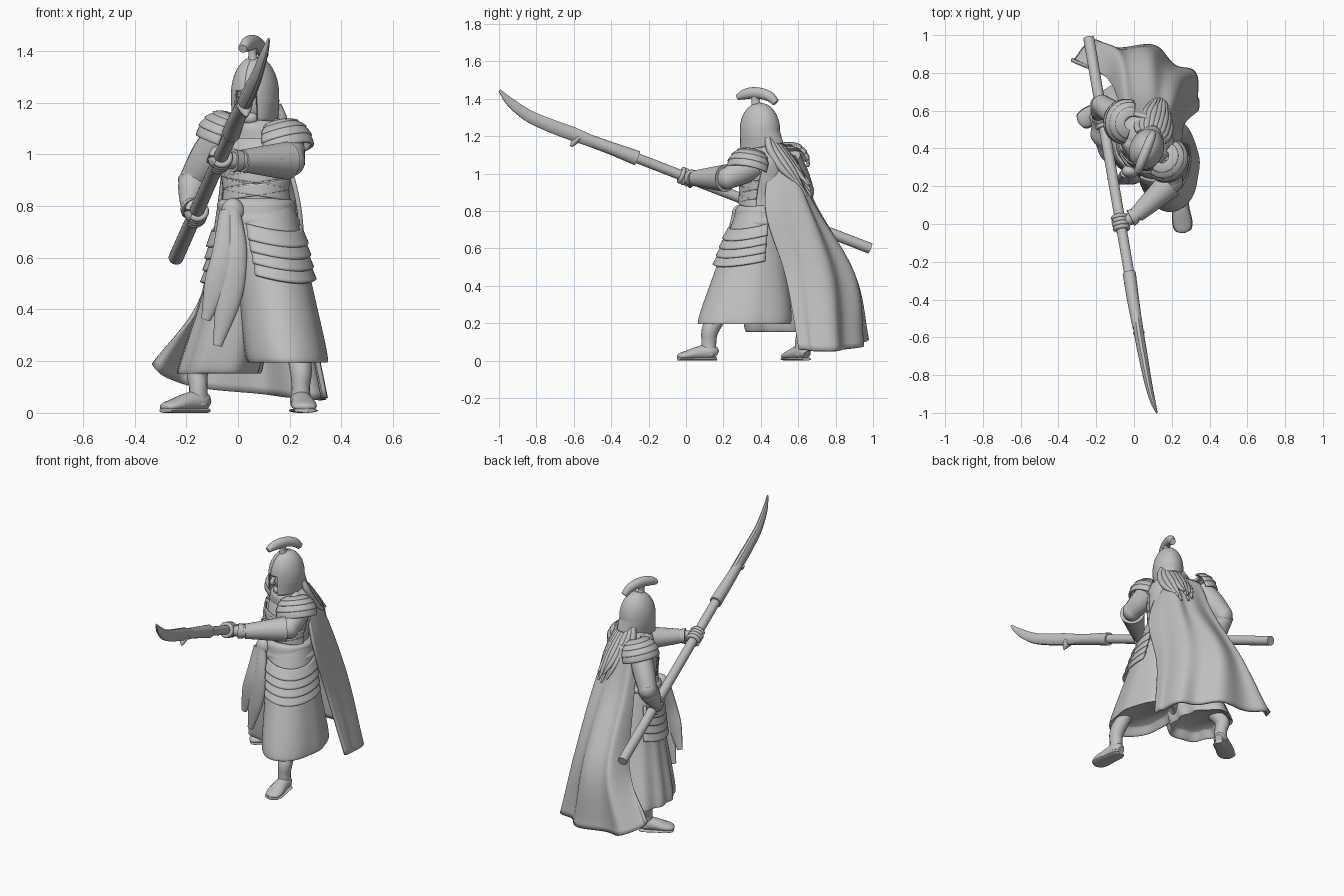
import bpy, math
from math import sin, cos, pi, radians
from mathutils import Vector as V

cube = bpy.data.objects.get("Cube")
if cube:
    bpy.data.objects.remove(cube)

stone = bpy.data.materials.new("plain_grey")
stone.use_nodes = True
GREY = (0.53, 0.53, 0.53, 1)
stone.diffuse_color = GREY
stone.node_tree.nodes["Principled BSDF"].inputs["Base Color"].default_value = GREY


def skin(name, rows, closed=True, thick=0, angle=50):
    """Skin a grid of points; closed rows become tubes, open rows become cloth or plates."""
    n = len(rows[0])
    faces = []
    for i in range(len(rows) - 1):
        for j in range(n if closed else n - 1):
            k = (j + 1) % n
            faces.append((i * n + j, i * n + k, i * n + n + k, i * n + n + j))
    if closed:
        faces.append(tuple(reversed(range(n))))
        faces.append(tuple(range(len(rows) * n - n, len(rows) * n)))
    mesh = bpy.data.meshes.new(name)
    mesh.from_pydata([p for row in rows for p in row], [], faces)
    mesh.materials.append(stone)
    ob = bpy.data.objects.new(name, mesh)
    bpy.context.collection.objects.link(ob)
    bpy.ops.object.select_all(action='DESELECT')
    ob.select_set(True)
    bpy.context.view_layer.objects.active = ob
    bpy.ops.object.mode_set(mode='EDIT')
    bpy.ops.mesh.select_all(action='SELECT')
    bpy.ops.mesh.normals_make_consistent(inside=False)
    bpy.ops.object.mode_set(mode='OBJECT')
    if thick:
        mod = ob.modifiers.new("thickness", 'SOLIDIFY')
        mod.thickness, mod.offset = thick, 0
    bpy.ops.object.shade_smooth_by_angle(angle=radians(angle))


def spline(pts, t):
    """Catmull-Rom point at t in 0..1 through tuples of any length."""
    s = t * (len(pts) - 1)
    i = min(int(s), len(pts) - 2)
    f = s - i
    b, c = pts[i], pts[i + 1]
    a = pts[i - 1] if i else [2 * p - q for p, q in zip(b, c)]
    d = pts[i + 2] if i + 2 < len(pts) else [2 * q - p for p, q in zip(b, c)]
    return [q + f / 2 * (r - p + f * (2 * p - 5 * q + 4 * r - e + f * (3 * (q - r) + e - p)))
            for p, q, r, e in zip(a, b, c, d)]


def tube(name, pts, n=16, steps=6, up=(0, 0, 1), angle=50):
    """Sweep an ellipse along points (x, y, z, half width, half height)."""
    total = steps * (len(pts) - 1)
    path = [spline(pts, i / total) for i in range(total + 1)]
    rows = []
    for i, p in enumerate(path):
        t = V(path[min(i + 1, total)][:3]) - V(path[max(i - 1, 0)][:3])
        side = t.cross(V(up)).normalized()
        top = side.cross(t).normalized()
        rows.append([V(p[:3]) + side * max(p[3], .001) * cos(2 * pi * k / n)
                     + top * max(p[4], .001) * sin(2 * pi * k / n) for k in range(n)])
    skin(name, rows, angle=angle)


def loft(name, rings, turn=0, n=72, steps=30, pleats=0, depth=0):
    """Stack ellipses (x, y, z, rx, ry), with folds deepening downwards."""
    rows = []
    for i in range(steps + 1):
        t = i / steps
        x, y, z, rx, ry = spline(rings, t)
        row = []
        for k in range(n):
            a = 2 * pi * k / n
            g = 1 + depth * t * sin(pleats * a + 2 * sin(2 * a) + t)
            u, w = rx * g * cos(a), ry * g * sin(a)
            row.append(V((x + u * cos(turn) - w * sin(turn), y + u * sin(turn) + w * cos(turn), z)))
        rows.append(row)
    skin(name, rows)


def sheet(name, fn, nu=24, nv=6, thick=.01):
    skin(name, [[V(fn(i / nu, j / nv)) for i in range(nu + 1)] for j in range(nv + 1)],
         closed=False, thick=thick)


def ball(name, c, r, turn=0):
    rings = [(c[0], c[1], c[2] + r[2] * sin(a), r[0] * cos(a), r[1] * cos(a))
             for a in [pi * (k / 12 - .5) * .99 for k in range(13)]]
    loft(name, rings, turn, n=24, steps=12)


# Robe: one skirt panel around each leg, with the hem turned inwards
left_rings = [(.08, .40, .80, .14, .13), (.14, .35, .50, .145, .19), (.188, .31, .21, .158, .25)]
right_rings = [(.05, .42, .80, .13, .13), (0, .46, .50, .13, .175), (-.07, .53, .17, .16, .22)]
for side, rings, pleats, depth in (("left", left_rings, 5, .025), ("right", right_rings, 9, .06)):
    x, y, z, rx, ry = rings[-1]
    loft(f"{side}_skirt", rings + [(x, y, z + .03, rx * .75, ry * .75)], pleats=pleats, depth=depth)

# Layered hip plates
for side, rings, start, sweep in (("left", left_rings, -115, 135), ("right", right_rings, 140, 115)):
    for k in range(4):
        def plate(u, v):
            a = radians(start + sweep * u)
            z = .73 - .046 * k - .06 * v - .03 * sin(pi * u)
            x, y, _, rx, ry = spline(rings, (.8 - z) / (rings[0][2] - rings[2][2]))
            grow = .004 + .012 * v
            return x + (rx + grow) * cos(a), y + (ry + grow) * sin(a), z
        sheet(f"{side}_hip_plate_{k + 1}", plate, thick=.012)

# Torso, neck and collar
turn = radians(-32)
torso = [(.07, .41, .76, .135, .125), (.07, .41, .86, .125, .12), (.07, .43, .98, .145, .13),
         (.07, .45, 1.07, .15, .115), (.07, .44, 1.13, .09, .085), (.068, .41, 1.18, .055, .055)]
loft("torso", torso, turn)
loft("collar", [(.07, .43, 1.06, .135, .12), (.07, .42, 1.11, .115, .105), (.07, .42, 1.15, .07, .07)],
     turn, pleats=8, depth=.06)
for k in range(3):
    for s in (-1, 1):
        def wrap(u, v):
            a = radians(-165 + 150 * u)
            z = .84 + .05 * k + .045 * v + s * .05 * (u - .5)
            x, y, _, rx, ry = spline(torso, min(1, (z - .76) / .54))
            return x + (rx + .005) * cos(a), y + (ry + .005) * sin(a), z
        sheet(f"chest_wrap_{k + 1}_{'left' if s > 0 else 'right'}", wrap, thick=.008)

# Waist sash with knot and hanging tails
loft("waist_sash", [(.07, .41, .83, .13, .125), (.07, .405, .81, .15, .14), (.075, .4, .77, .148, .143),
                    (.08, .4, .74, .158, .152), (.08, .4, .70, .145, .14)], pleats=2, depth=.02)
ball("sash_knot", (-.02, .28, .78), (.045, .035, .05))
for name, dx, low in (("long", 0, 0), ("short", -.045, .1)):
    tube(f"{name}_sash_tail", [(-.02 + dx / 2, .27, .78, .03, .025), (-.01 + dx, .235, .62, .045, .022),
                               (-.035 + dx, .23, .45 + low / 2, .05, .02),
                               (-.08 + dx, .24, .26 + low, .018, .012)], up=(0, 1, 0))

# Cape: columns run from the left edge around the back to the right edge
columns = [
    [(.155, .45, 1.09), (.235, .425, .80), (.26, .53, .45), (.335, .60, .06)],
    [(.16, .52, 1.09), (.205, .61, .84), (.25, .72, .45), (.32, .765, .05)],
    [(.09, .55, 1.10), (.11, .66, .84), (.10, .87, .45), (.12, .91, .07)],
    [(-.01, .58, 1.09), (-.03, .68, .84), (-.08, .89, .45), (-.21, .95, .11)],
    [(-.06, .56, 1.08), (-.07, .62, .84), (-.14, .76, .45), (-.34, .85, .19)]]


def cape(u, v):
    x, y, z = spline([spline(c, v) for c in columns], u)
    fold = .022 * v * sin(u * 8 * pi + v) * sin(pi * min(1, u * 5 + .1) / 2)
    return x + fold * .4, y + fold, z


sheet("cape", cape, 80, 40, .018)

# Head and helmet, turned a little to the right
hx, hy, ht = .066, .395, radians(-22)


def head(side, fwd, z):
    return V((hx + side * cos(ht) + fwd * sin(ht), hy + side * sin(ht) - fwd * cos(ht), z))


ball("face", (hx, hy, 1.21), (.067, .085, .1), ht)
tube("nose", [(*head(0, .08, 1.235), .008, .008), (*head(0, .1, 1.195), .014, .014),
              (*head(0, .08, 1.185), .008, .006)], up=(1, 0, 0))
ball("chin", head(0, .055, 1.14), (.035, .03, .028), ht)
for s in (-1, 1):
    side = "left" if s > 0 else "right"
    ball(f"{side}_eye", head(s * .03, .07, 1.225), (.014, .01, .008), ht)
    tube(f"{side}_brow", [(*head(s * .008, .095, 1.24), .008, .008),
                          (*head(s * .035, .088, 1.255), .01, .01), (*head(s * .06, .065, 1.24), .006, .006)])


def helmet(u, v):
    a = 2 * pi * u
    c = cos(a)
    low = 1.245 if c > .86 else 1.13 + .03 * max(0, -c)
    drop = (1.375 - low) * v
    r = math.sqrt(max(0, 1 - max(0, 1 - drop / .145) ** 2))
    flare = .35 * max(0, drop - .15) * (1 - max(0, c)) * (1 - .6 * abs(sin(a)))
    taper = 1 - 1.6 * max(0, drop - .17) * abs(sin(a))
    return head(sin(a) * r * .085 * taper, c * (r * .106 + flare), 1.375 - drop)


sheet("helmet", helmet, 72, 24, .01)
tube("crest_stem", [(*head(0, .02, 1.35), .025, .03), (*head(0, .025, 1.39), .016, .022),
                    (*head(0, .02, 1.43), .02, .03)], up=(0, 1, 0))
tube("crest", [(*head(0, .128, 1.408), .018, .016), (*head(0, .085, 1.425), .024, .028),
               (*head(0, .02, 1.432), .026, .03), (*head(0, -.05, 1.415), .024, .028),
               (*head(0, -.092, 1.38), .018, .02)])

# Long locks of hair lying over the cape
for k in range(9):
    s = (k - 4) / 4
    bow = s * s
    tube(f"hair_lock_{k + 1}", [(*head(s * .065, -.07, 1.19), .016, .016),
                                (*head(s * .085 - .005, -.135 + .04 * bow, 1.12), .02, .02),
                                (*head(s * .085 - .015, -.21 + .05 * bow, 1.02), .018, .018),
                                (*head(s * .055 - .025, -.28 + .04 * bow, .88 + .03 * (k % 3)), .006, .006)],
         n=8, up=(0, 1, 0))

# Layered shoulder plates, tipped away from the neck
for side, c, out in (("left", (.172, .34, 1.045), -38), ("right", (-.042, .54, 1.075), 165)):
    fwd = V((cos(radians(out)), sin(radians(out)), 0))
    across = V((-fwd.y, fwd.x, 0))
    pole = (V((0, 0, 1)) - fwd * .35).normalized()
    front = across.cross(pole)
    for k in range(4):
        def lame(u, v):
            a = radians(-95 + 190 * u)
            p = radians(22 + 20 * k + 28 * v)
            r = .085 + .013 * v + .004 * k
            return V(c) + r * (pole * cos(p) + sin(p) * (front * 1.05 * cos(a) + across * 1.1 * sin(a)))
        sheet(f"{side}_shoulder_plate_{k + 1}", lame, thick=.012)

# Polearm: shaft, socket, curved blade and spur
butt, collar_end = V((-.24, .985, .60)), V((-.022, -.28, 1.09))


def shaft_at(t):
    return butt.lerp(collar_end, t)


tube("shaft", [(*butt, .029, .029), (*collar_end, .027, .027)], n=24)
tube("blade_socket", [(*shaft_at(.985), .035, .04), (-.005, -.40, 1.135, .032, .034),
                      (.02, -.55, 1.19, .027, .032)], n=20)
tube("blade", [(.01, -.47, 1.16, .026, .03), (.03, -.60, 1.21, .026, .038),
               (.052, -.72, 1.255, .024, .037), (.075, -.84, 1.308, .02, .033),
               (.1, -.94, 1.382, .014, .024), (.12, -.997, 1.445, .005, .007)], n=10, angle=40)
tube("blade_spur", [(.025, -.575, 1.19, .018, .032), (.03, -.60, 1.165, .016, .02),
                    (.033, -.615, 1.145, .006, .005)], up=(1, 0, 0))

# Arms with layered bracers, and fists around the shaft
left_hand, right_hand = shaft_at(.775), shaft_at(.35)
arms = {"left": (.074, [V((.185, .37, 1.05)), V((.205, .225, .975)), V((.01, .045, .975)), left_hand]),
        "right": (.062, [V((-.06, .55, 1.08)), V((-.17, .63, .905)), V((-.188, .575, .8)), right_hand])}
axis = (collar_end - butt).normalized()
for side, (thick, (shoulder, elbow, wrist, hand)) in arms.items():
    tube(f"{side}_upper_arm", [(*shoulder, .065, .07), (*shoulder.lerp(elbow, .55), .064, .07),
                               (*elbow, .054, .058)])
    ball(f"{side}_elbow", elbow, (.055, .055, .06))
    tube(f"{side}_forearm", [(*elbow, .055, .058), (*elbow.lerp(wrist, .4), .055, .058),
                             (*wrist, .034, .036), (*hand, .03, .03)])
    for k in range(3):
        a, b = elbow.lerp(wrist, .08 + .29 * k), elbow.lerp(wrist, .4 + .29 * k)
        r = thick - .01 * k
        tube(f"{side}_bracer_{k + 1}", [(*a, r, r), (*b, r - .011, r - .011)], n=24)
    tube(f"{side}_cuff", [(*wrist, .04, .04), (*wrist.lerp(hand, .35), .046, .046)])
    ball(f"{side}_palm", hand, (.045, .045, .04))
    across = axis.cross(V((0, 0, 1))).normalized()
    lift = across.cross(axis)
    for k in range(4):
        mid = hand + axis * (.021 * k - .032)
        grip = [mid + .035 * (across * cos(g) + lift * sin(g)) for g in [pi * q / 4 for q in range(8)]]
        tube(f"{side}_finger_{k + 1}", [(*p, .0125, .0125) for p in grip], n=8, steps=3, up=axis)

# Legs and boots, the shins leaning in under the robe
for side, heel, toe, knee in (("left", V((.24, .145, 0)), V((.262, -.045, 0)), (.225, .19, .27)),
                              ("right", V((-.135, .635, 0)), V((-.29, .535, 0)), (-.1, .57, .27))):
    ankle = heel.lerp(toe, .12)
    tube(f"{side}_leg", [(*knee, .045, .05), (ankle.x, ankle.y + .01, .17, .043, .046),
                         (ankle.x, ankle.y, .1, .036, .04), (ankle.x, ankle.y, .03, .04, .042)], up=(0, 1, 0))
    shape = ((-.1, .03, .022, .025), (.05, .045, .04, .04), (.35, .042, .043, .038),
             (.7, .03, .05, .026), (.93, .022, .04, .018), (1, .016, .012, .008))
    tube(f"{side}_boot", [(*(heel.lerp(toe, t) + V((0, 0, z))), w, h) for t, z, w, h in shape])
    tube(f"{side}_sole", [(*(heel.lerp(toe, t) + V((0, 0, .009))), w + .004, .009) for t, z, w, h in shape])
